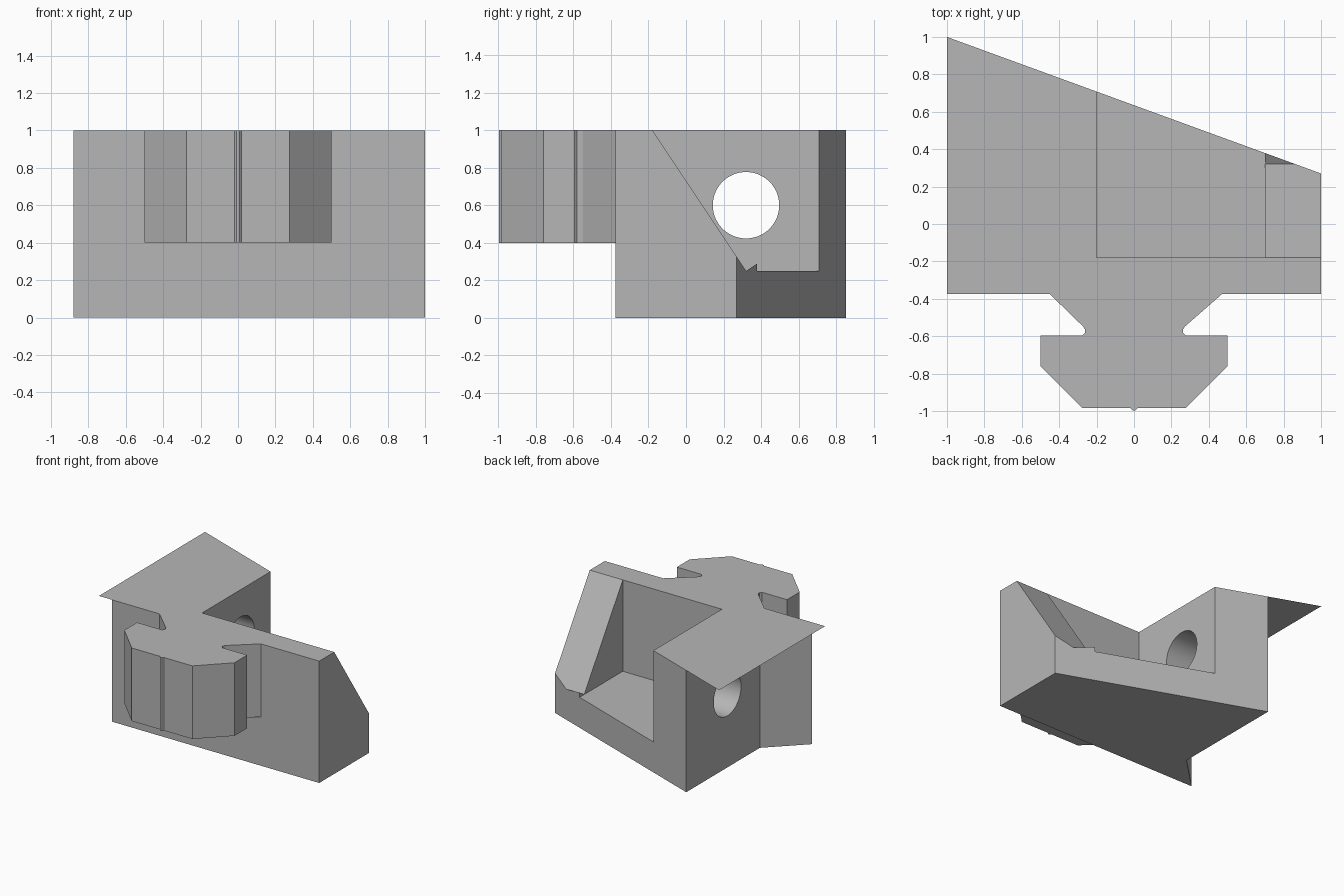
import bpy
import bmesh
import math
from mathutils import Vector

cube = bpy.data.objects.get("Cube")
if cube:
    bpy.data.objects.remove(cube, do_unlink=True)

grey = bpy.data.materials.new("mid grey")
grey.use_nodes = True
colour = (0.47, 0.47, 0.47, 1)
grey.diffuse_color = colour
grey.node_tree.nodes["Principled BSDF"].inputs["Base Color"].default_value = colour


def prism(name, points, offset=None):
    """Flat polygon, extruded along offset when one is given."""
    bm = bmesh.new()
    face = bm.faces.new([bm.verts.new(p) for p in points])
    if offset:
        ext = bmesh.ops.extrude_face_region(bm, geom=[face], use_keep_orig=True)
        moved = [g for g in ext["geom"] if isinstance(g, bmesh.types.BMVert)]
        bmesh.ops.translate(bm, verts=moved, vec=Vector(offset))
        bmesh.ops.recalc_face_normals(bm, faces=bm.faces)
    mesh = bpy.data.meshes.new(name)
    bm.to_mesh(mesh)
    bm.free()
    mesh.materials.append(grey)
    obj = bpy.data.objects.new(name, mesh)
    bpy.context.collection.objects.link(obj)
    return obj


def plan(name, outline, z0, z1):
    return prism(name, [(x, y, z0) for x, y in outline], (0, 0, z1 - z0))


def side(name, outline, x0, x1):
    return prism(name, [(x0, y, z) for y, z in outline], (x1 - x0, 0, 0))


def cut(target, cutter):
    cutter.hide_render = True
    mod = target.modifiers.new("cut", "BOOLEAN")
    mod.operation = "DIFFERENCE"
    mod.solver = "EXACT"
    mod.object = cutter
    bpy.ops.object.select_all(action="DESELECT")
    target.select_set(True)
    bpy.context.view_layer.objects.active = target
    bpy.ops.object.modifier_apply(modifier=mod.name)
    bpy.data.objects.remove(cutter, do_unlink=True)


FRONT = -0.375


def back(x):
    """The slanted back edge."""
    return 1 - 0.365 * (x + 1)


# Main block with a slanted back and a chamfered side
body = plan("body", [(-0.88, FRONT), (1, FRONT), (1, back(1)),
                     (-0.6, back(-0.6)), (-0.6, -0.1)], 0, 1)

# Pocket behind the front wall
cut(body, side("pocket_cutter",
               [(-0.18, 0.25), (2, 0.25), (2, 2), (-0.18, 2)], -0.2, 0.7))

# Sloped gusset at the end of the pocket, cut by a tilted box
foot = Vector((0.32, 0.25))
up, out = Vector((-0.5, 0.75)), Vector((0.75, 0.5))
cut(body, side("gusset_cutter",
               [foot, foot + out * 2, foot + out * 2 + up * 2, foot + up * 2], 0.5, 1.5))

# Round cross hole through the tall end
ring = [(0.32 + 0.177 * math.cos(a), 0.6 + 0.177 * math.sin(a))
        for a in (math.tau * i / 64 for i in range(64))]
cut(body, side("hole_cutter", ring, -0.9, 0.1))
bpy.ops.object.shade_smooth_by_angle(angle=math.radians(25))

# Paper-thin top flap overhanging the tall end
prism("top_flap", [(-1, FRONT, 1), (-0.88, FRONT, 1), (-0.6, -0.1, 1),
                   (-0.6, back(-0.6), 1), (-1, 1, 1)])

# Dovetail key with a small centre rib
half = [(0.27, -0.55), (0.262, -0.565), (0.262, -0.58), (0.275, -0.595),
        (0.5, -0.595), (0.5, -0.76), (0.275, -0.985), (0.02, -0.985), (0.008, -0.997)]
mirrored = [(-x, y) for x, y in reversed(half)]
plan("dovetail", [(0.47, FRONT)] + half + mirrored + [(-0.45, FRONT)], 0.4, 1)
